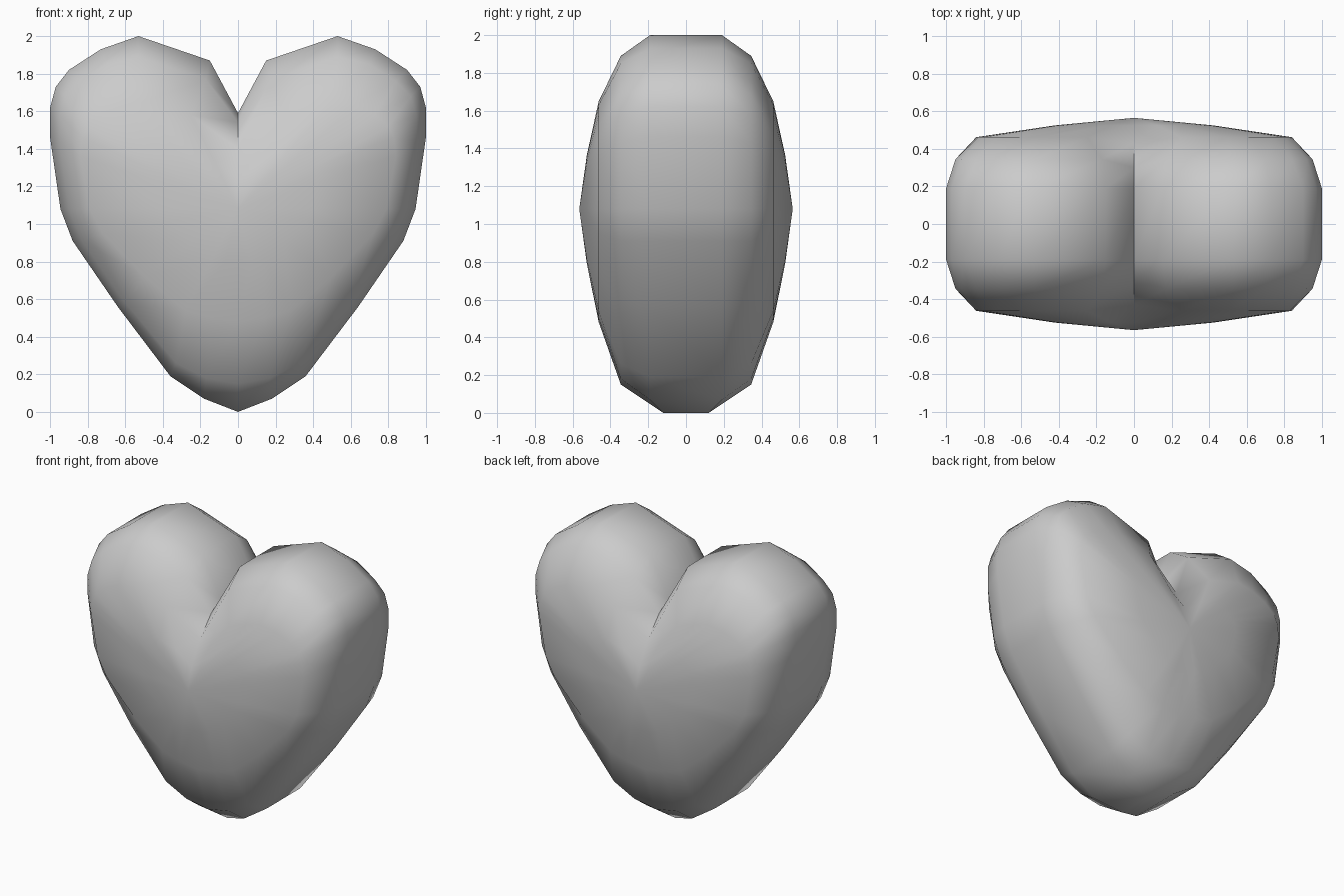
import bpy, bmesh, math

if "Cube" in bpy.data.objects:
    bpy.data.objects.remove(bpy.data.objects["Cube"])

# Right-half outlines (x, z), from cleft over the lobe down to the tip
RIM = [(0, 1.59), (.15, 1.87), (.53, 2.0), (.73, 1.93), (.90, 1.82), (.97, 1.73), (1.0, 1.62),
       (1.0, 1.46), (.945, 1.08), (.88, .91), (.64, .56), (.36, .19), (.18, .07), (0, 0)]
SHOULDER = [(0, 1.54), (.17, 1.77), (.53, 1.89), (.70, 1.85), (.84, 1.76), (.92, 1.68), (.95, 1.58),
            (.95, 1.43), (.90, 1.08), (.83, .91), (.60, .58), (.33, .26), (.17, .18), (0, .15)]
FACE = [(0, 1.40), (.25, 1.58), (.50, 1.65), (.62, 1.63), (.73, 1.58), (.80, 1.52), (.83, 1.46),
        (.84, 1.36), (.79, 1.08), (.72, .95), (.50, .72), (.28, .54), (.14, .50), (0, .48)]
MID = 1.08
CREST = [(x * .5, MID + (z - MID) * .5) for x, z in FACE]


def with_depth(outline, depth, cleft, tip):
    """Give each outline point a depth and mirror it into a closed loop."""
    half = [(x, depth, z) for x, z in outline]
    half[0] = (0, cleft, outline[0][1])
    half[-1] = (0, tip, outline[-1][1])
    return half + [(-x, y, z) for x, y, z in half[-2:0:-1]]


layers = [with_depth(RIM, .19, .19, .12), with_depth(SHOULDER, .345, .30, .345),
          with_depth(FACE, .462, .43, .462), with_depth(CREST, .525, .525, .515)]

bm = bmesh.new()
# Loops from the front face to the back face
rings = [[bm.verts.new((x, s * y, z)) for x, y, z in loop]
         for s, stack in ((-1, layers[::-1]), (1, layers)) for loop in stack]
n = len(rings[0])
for a, b in zip(rings, rings[1:]):
    for i in range(n):
        j = (i + 1) % n
        bm.faces.new((a[i], a[j], b[j], b[i]))

# Domed centre of front and back
for ring, y in ((rings[0], -.565), (rings[-1], .565)):
    centre = bm.verts.new((0, y, MID))
    for i in range(n):
        bm.faces.new((ring[i], ring[(i + 1) % n], centre))
bmesh.ops.recalc_face_normals(bm, faces=bm.faces)

mesh = bpy.data.meshes.new("heart")
bm.to_mesh(mesh)
bm.free()
heart = bpy.data.objects.new("heart", mesh)
bpy.context.collection.objects.link(heart)
bpy.context.view_layer.objects.active = heart
heart.select_set(True)
bpy.ops.object.shade_smooth_by_angle(angle=math.radians(60))
